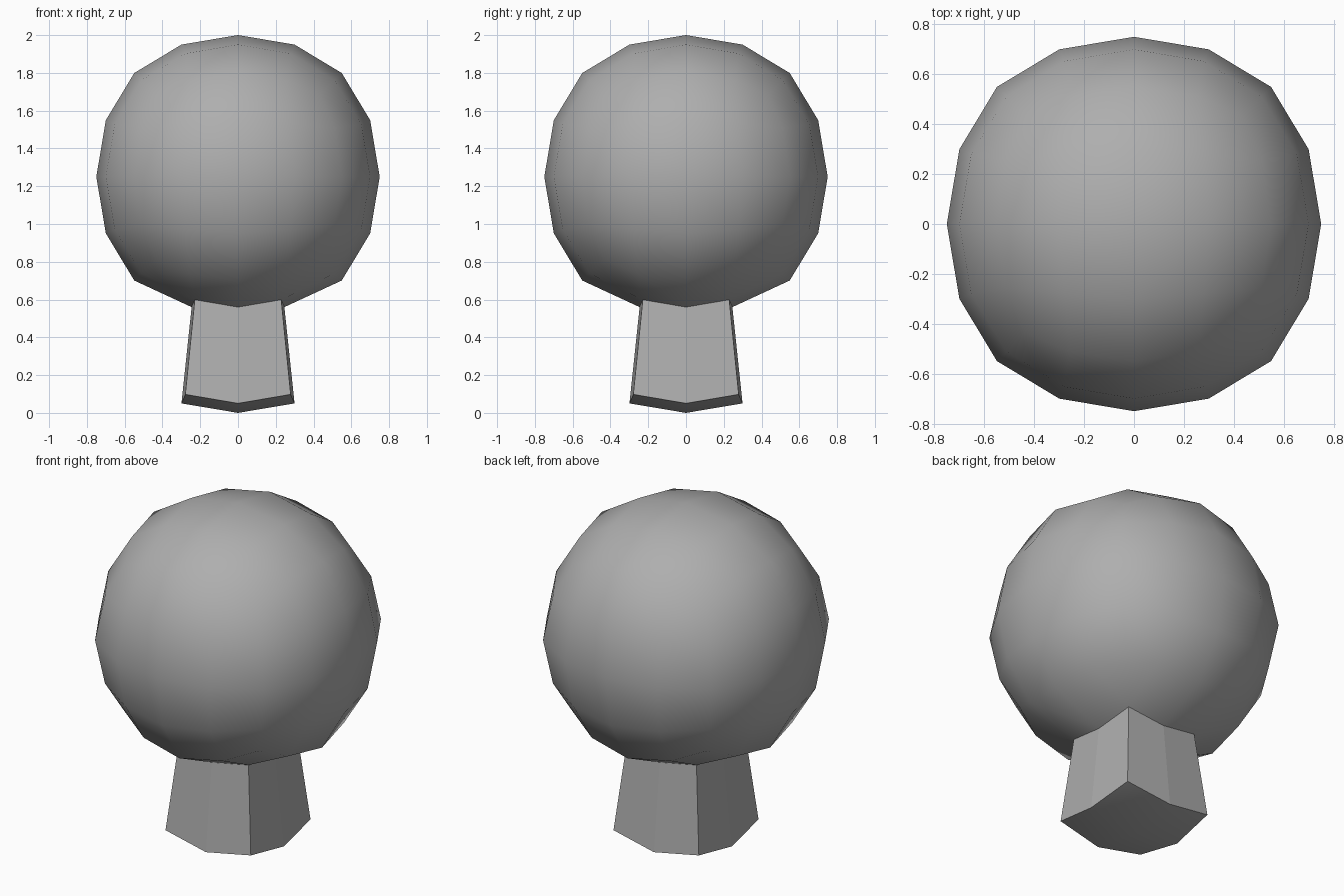
import bpy
import bmesh
from mathutils import Matrix, Vector

RADIUS = 0.75              # crown radius after rounding
CENTRE = 2 - RADIUS        # crown centre height
CAGE = RADIUS / 0.8783     # half side of the cube that rounds to RADIUS
NECK_PIVOT = Vector((0, 0, 0.605))
NECK_SCALE = 0.82

if "Cube" in bpy.data.objects:
    bpy.data.objects.remove(bpy.data.objects["Cube"], do_unlink=True)

grey = bpy.data.materials.new("mid grey")
grey.use_nodes = True
grey.diffuse_color = (0.425, 0.425, 0.425, 1)
for node in grey.node_tree.nodes:
    if node.type == "BSDF_PRINCIPLED":
        node.inputs["Base Color"].default_value = grey.diffuse_color


def rounded_cube():
    """Cube subdivided twice into a ball of quads."""
    mesh = bpy.data.meshes.new("cage")
    bm = bmesh.new()
    bmesh.ops.create_cube(bm, size=2 * CAGE)
    bmesh.ops.translate(bm, verts=bm.verts, vec=(0, 0, CENTRE))
    bm.to_mesh(mesh)
    bm.free()
    cage = bpy.data.objects.new("cage", mesh)
    bpy.context.collection.objects.link(cage)
    mod = cage.modifiers.new("round", "SUBSURF")
    mod.levels = mod.render_levels = 2
    mod.use_limit_surface = False
    ball = bmesh.new()
    ball.from_object(cage, bpy.context.evaluated_depsgraph_get())
    bpy.data.objects.remove(cage, do_unlink=True)
    bpy.data.meshes.remove(mesh)
    return ball


def bottom_patch(bm):
    """The four faces that meet at the lowest point."""
    lowest = min(bm.verts, key=lambda v: v.co.z)
    return list(lowest.link_faces)


def narrow(bm, verts):
    """Shrink the neck ring where the crown meets the trunk."""
    bmesh.ops.scale(bm, verts=verts, vec=(NECK_SCALE,) * 3,
                    space=Matrix.Translation(-NECK_PIVOT))


def finish(bm, name, is_smooth):
    """Shade each face smooth or flat by rule and make the object."""
    bmesh.ops.recalc_face_normals(bm, faces=bm.faces)
    for face in bm.faces:
        face.smooth = is_smooth(face)
    mesh = bpy.data.meshes.new(name)
    bm.to_mesh(mesh)
    bm.free()
    mesh.materials.append(grey)
    bpy.context.collection.objects.link(bpy.data.objects.new(name, mesh))


# Crown: smooth ball, open where the trunk grows out
crown = rounded_cube()
bmesh.ops.delete(crown, geom=bottom_patch(crown), context="FACES")
narrow(crown, [v for v in crown.verts if v.is_boundary])
finish(crown, "crown", lambda face: True)

# Trunk: the bottom patch dropped to the ground, its rim drawn up to the neck
trunk = rounded_cube()
patch = set(bottom_patch(trunk))
bmesh.ops.delete(trunk, geom=[f for f in trunk.faces if f not in patch], context="FACES")
rim = [e for e in trunk.edges if e.is_boundary]
neck = [g for g in bmesh.ops.extrude_edge_only(trunk, edges=rim)["geom"]
        if isinstance(g, bmesh.types.BMVert)]
narrow(trunk, neck)
base = [v for v in trunk.verts if v not in neck]
bmesh.ops.translate(trunk, verts=base, vec=(0, 0, -min(v.co.z for v in base)))
finish(trunk, "trunk", lambda face: abs(face.normal.z) > 0.5)  # rounded underside, flat sides
